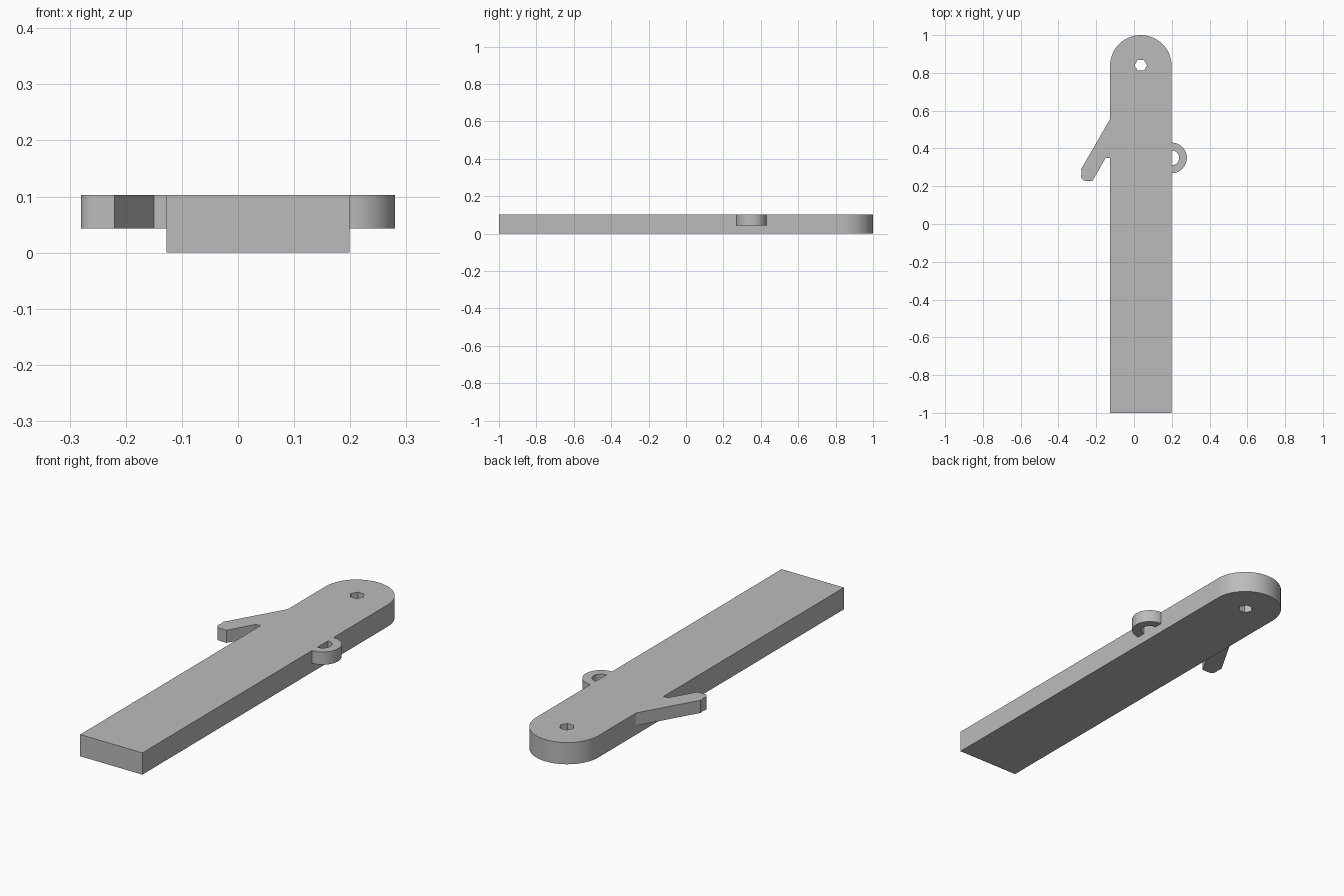
import bpy, bmesh
from math import pi, cos, sin, radians

cube = bpy.data.objects.get("Cube")
if cube:
    bpy.data.objects.remove(cube, do_unlink=True)

grey = bpy.data.materials.new("plain grey")
grey.use_nodes = True
colour = (0.5, 0.5, 0.5, 1)
grey.diffuse_color = colour
grey.node_tree.nodes["Principled BSDF"].inputs["Base Color"].default_value = colour

LEFT, RIGHT = 0.199, -0.127     # body sides
MID = (LEFT + RIGHT) / 2
RADIUS = (LEFT - RIGHT) / 2
TOP, LEDGE = 0.103, 0.043       # top of everything, underside of the side parts


def arc(cx, cy, r, start, end, steps):
    """Points along an arc, angles in degrees."""
    angles = [radians(start + (end - start) * i / steps) for i in range(steps + 1)]
    return [(cx + r * cos(a), cy + r * sin(a)) for a in angles]


def plate(name, loops, bottom, top):
    """Extrude an outline, with optional hole loops, into a solid plate."""
    bm = bmesh.new()
    for loop in loops:
        verts = [bm.verts.new((x, y, bottom)) for x, y in loop]
        for a, b in zip(verts, verts[1:] + verts[:1]):
            bm.edges.new((a, b))
    bmesh.ops.triangle_fill(bm, use_beauty=True, edges=bm.edges[:], normal=(0, 0, 1))
    result = bmesh.ops.extrude_face_region(bm, geom=bm.faces[:], use_keep_orig=True)
    moved = [v for v in result["geom"] if isinstance(v, bmesh.types.BMVert)]
    bmesh.ops.translate(bm, verts=moved, vec=(0, 0, top - bottom))
    bmesh.ops.recalc_face_normals(bm, faces=bm.faces[:])
    mesh = bpy.data.meshes.new(name)
    bm.to_mesh(mesh)
    bm.free()
    mesh.materials.append(grey)
    obj = bpy.data.objects.new(name, mesh)
    bpy.context.collection.objects.link(obj)
    bpy.ops.object.select_all(action="DESELECT")
    obj.select_set(True)
    bpy.context.view_layer.objects.active = obj
    bpy.ops.object.shade_smooth_by_angle(angle=radians(30))
    return obj


# Long bar with a rounded back end and a six-sided hole
end_y = 1 - RADIUS
outline = [(RIGHT, -1), (LEFT, -1)] + arc(MID, end_y, RADIUS, 0, 180, 32)
hole = arc(MID, end_y + 0.003, 0.033, 0, 300, 5)
plate("bar", [outline, hole], 0, TOP)

# Half-ring loop on the left side
loop = arc(LEFT, 0.35, 0.081, -90, 90, 24) + arc(LEFT, 0.35, 0.04, 90, -90, 16)
plate("side_loop", [loop], LEDGE, TOP)

# Slanted hook on the right side, with a rounded tip
hook = [(RIGHT, 0.555), (RIGHT, 0.35), (-0.15, 0.35), (-0.22, 0.228)]
hook += arc(-0.255, 0.253, 0.025, 270, 150, 8)
hook += [(-0.28, 0.29)]
plate("side_hook", [hook], LEDGE, TOP)
